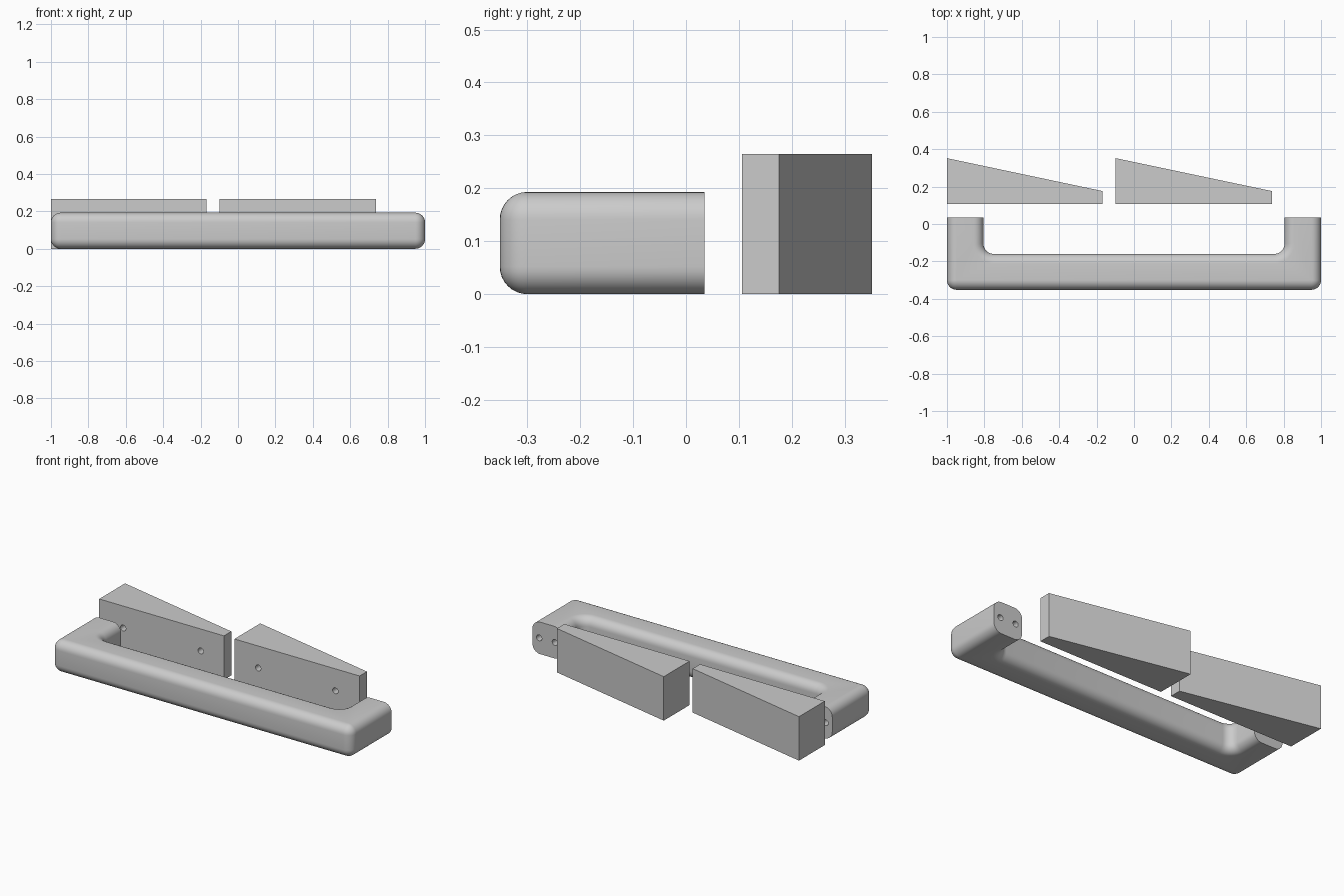
import bpy, bmesh, math

if "Cube" in bpy.data.objects:
    bpy.data.objects.remove(bpy.data.objects["Cube"])

grey = bpy.data.materials.new("light grey")
grey.diffuse_color = (0.6, 0.6, 0.6, 1)
grey.use_nodes = True
grey.node_tree.nodes["Principled BSDF"].inputs["Base Color"].default_value = grey.diffuse_color


def make_object(name, bm):
    bmesh.ops.recalc_face_normals(bm, faces=bm.faces)
    mesh = bpy.data.meshes.new(name)
    bm.to_mesh(mesh)
    bm.free()
    mesh.materials.append(grey)
    obj = bpy.data.objects.new(name, mesh)
    bpy.context.collection.objects.link(obj)
    return obj


def drill(obj, xs, y, z, depth, radius=0.018):
    """Cut blind round holes along y, centred on the face at y."""
    for x in xs:
        bpy.ops.mesh.primitive_cylinder_add(
            vertices=24, radius=radius, depth=depth * 2,
            location=(x, y, z), rotation=(math.pi / 2, 0, 0))
        cutter = bpy.context.object
        cutter.data.materials.append(grey)
        cutter.hide_render = True
        mod = obj.modifiers.new("hole", 'BOOLEAN')
        mod.operation, mod.solver, mod.object = 'DIFFERENCE', 'EXACT', cutter
        bpy.context.view_layer.objects.active = obj
        bpy.ops.object.modifier_apply(modifier=mod.name)
        bpy.data.objects.remove(cutter)


def finish(obj):
    bpy.ops.object.select_all(action='DESELECT')
    obj.select_set(True)
    bpy.context.view_layer.objects.active = obj
    bpy.ops.object.shade_smooth_by_angle(angle=math.radians(35))


# U-shaped handle: rounded outlines stacked in z, inset near top and bottom
HEIGHT, EDGE, FILLET, STEPS = 0.193, 0.052, 0.055, 8
FRONT, END, INNER = -0.352, 0.035, 0.805


def arc(cx, cy, r, a0, a1):
    angles = [math.radians(a0 + (a1 - a0) * i / STEPS) for i in range(STEPS + 1)]
    return [(cx + r * math.cos(a), cy + r * math.sin(a)) for a in angles]


def outline(d):
    ox, oy = 1 - EDGE, FRONT + EDGE
    ix, iy = INNER - FILLET, -0.16 + FILLET
    return ([(INNER + d, END), (1 - d, END)]
            + arc(ox, oy, EDGE - d, 0, -90) + arc(-ox, oy, EDGE - d, -90, -180)
            + [(-1 + d, END), (-INNER - d, END)]
            + arc(-ix, iy, FILLET + d, 180, 270) + arc(ix, iy, FILLET + d, 270, 360))


layers = []
for i in range(STEPS + 1):
    a = math.pi / 2 * i / STEPS
    layers.append((EDGE * (1 - math.sin(a)), EDGE * (1 - math.cos(a))))
layers += [(d, HEIGHT - z) for d, z in reversed(layers)]

bm = bmesh.new()
rings = [[bm.verts.new((x, y, z)) for x, y in outline(d)] for d, z in layers]
count = len(rings[0])
left_end = 2 + 2 * (STEPS + 1)
for low, high in zip(rings, rings[1:]):
    for i in range(count):
        if i not in (0, left_end):
            j = (i + 1) % count
            bm.faces.new((low[i], low[j], high[j], high[i]))
bm.faces.new(rings[0])
bm.faces.new(rings[-1])
# flat mounting ends
for i in (0, left_end):
    bm.faces.new([r[i] for r in rings] + [r[i + 1] for r in reversed(rings)])
bmesh.ops.remove_doubles(bm, verts=bm.verts, dist=1e-5)
handle = make_object("handle", bm)
drill(handle, (-0.955, -0.85, 0.85, 0.955), END, HEIGHT / 2, 0.08)
finish(handle)

# Two tapered mounting wedges
for name, x0, x1, holes in (("left_wedge", -1.0, -0.168, (-0.84, -0.323)),
                            ("right_wedge", -0.098, 0.737, (0.06, 0.575))):
    bm = bmesh.new()
    base = bm.faces.new([bm.verts.new((x, y, 0)) for x, y in
                         ((x0, 0.106), (x1, 0.106), (x1, 0.176), (x0, 0.352))])
    top = bmesh.ops.extrude_face_region(bm, geom=[base])["geom"]
    bmesh.ops.translate(bm, vec=(0, 0, 0.265),
                        verts=[v for v in top if isinstance(v, bmesh.types.BMVert)])
    if not base.is_valid or len(bm.faces) < 6:
        bm.faces.new([v for v in bm.verts if v.co.z == 0])
    wedge = make_object(name, bm)
    drill(wedge, holes, 0.106, 0.1325, 0.06)
    finish(wedge)
